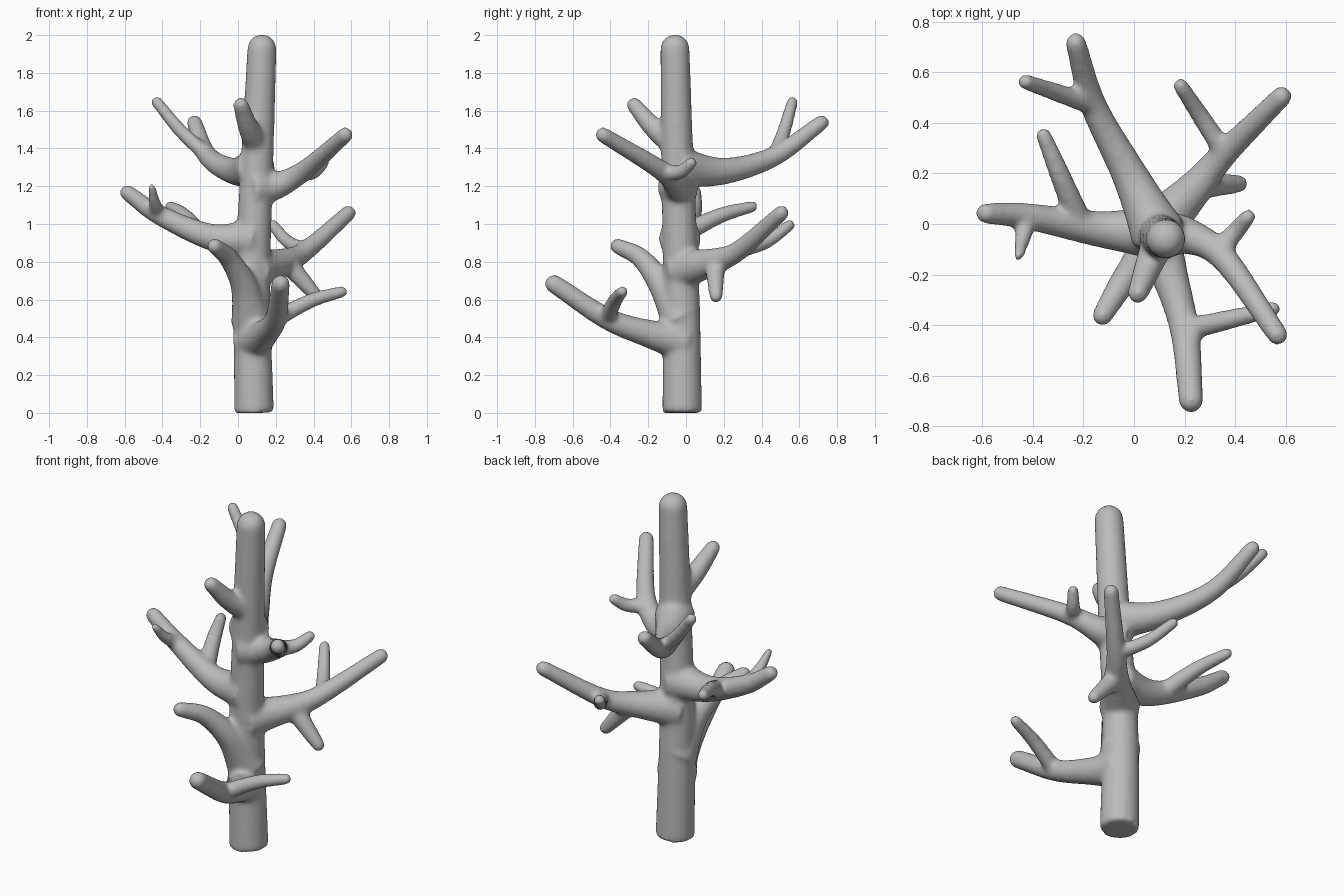
import bpy, bmesh, math
from mathutils import Vector

cube = bpy.data.objects.get("Cube")
if cube:
    bpy.data.objects.remove(cube, do_unlink=True)

SIDES = 20
STEPS = 12

bark = bpy.data.materials.new("plain_grey")
bark.use_nodes = True
grey = (0.5, 0.5, 0.5, 1)
bark.diffuse_color = grey
bark.node_tree.nodes["Principled BSDF"].inputs["Base Color"].default_value = grey

bm = bmesh.new()


def smooth_path(points):
    """Rounded path through every point."""
    pts = [2 * points[0] - points[1]] + points + [2 * points[-1] - points[-2]]
    path = []
    for a, b, c, d in zip(pts, pts[1:], pts[2:], pts[3:]):
        for i in range(STEPS):
            t = i / STEPS
            bend = 2 * a - 5 * b + 4 * c - d
            path.append(b + ((c - a) * t + bend * t ** 2 + (3 * (b - c) + d - a) * t ** 3) / 2)
    return path + [points[-1]]


def limb(points, start_radius, end_radius, flare=0):
    """Tapered tube with a domed tip; gives back its (centre, radius) samples."""
    points = [Vector(p) for p in points]
    tip_dir = (points[-1] - points[-2]).normalized()
    points[-1] -= tip_dir * end_radius
    path = smooth_path(points)
    samples = []
    for i, p in enumerate(path):
        s = i / (len(path) - 1)
        samples.append((p, start_radius + (end_radius - start_radius) * s + flare * (1 - s) ** 4))

    angles = [math.radians(a) for a in range(15, 90, 15)]
    dome = [(points[-1] + tip_dir * end_radius * math.sin(a), end_radius * math.cos(a))
            for a in angles]
    tube = samples + dome
    side = (path[1] - path[0]).orthogonal()
    rings = []
    for i, (p, r) in enumerate(tube):
        along = (tube[min(i + 1, len(tube) - 1)][0] - tube[max(i - 1, 0)][0]).normalized()
        side = (side - along * side.dot(along)).normalized()
        up = along.cross(side)
        turns = [k * math.tau / SIDES for k in range(SIDES)]
        rings.append([bm.verts.new(p + r * (side * math.cos(a) + up * math.sin(a)))
                      for a in turns])
    for low, high in zip(rings, rings[1:]):
        for k in range(SIDES):
            bm.faces.new((low[k - 1], low[k], high[k], high[k - 1]))
    bm.faces.new(rings[0][::-1])
    bm.faces.new(rings[-1])
    return samples


def sample_at(parent, fraction):
    return parent[round(fraction * (len(parent) - 1))]


def branch(fraction, *points, radius=0.042):
    """Main branch growing out of the trunk's core."""
    return limb([sample_at(trunk, fraction)[0], *points], 0.075, radius, flare=0.04)


def twig(parent, fraction, tip, sag, radius=0.032):
    """Short offshoot, sagging in the middle, whose root follows its parent's girth."""
    root, girth = sample_at(parent, fraction)
    middle = root.lerp(Vector(tip), 0.5) - Vector((0, 0, sag))
    limb([root, middle, tip], girth * 0.8, radius)


# Trunk
trunk = limb([(.085, -.02, 0), (.075, -.025, .65), (.1, -.045, 1.3), (.13, -.06, 2.005)],
             0.106, 0.078)

# Upper rear branch
upper_rear = branch(.67, (-.02, .2, 1.28), (-.16, .47, 1.36), (-.24, .75, 1.56))
twig(upper_rear, .68, (-.45, .57, 1.67), .02)

# Middle rear branch
middle_rear = branch(.4, (.24, .14, .8), (.36, .28, .86), (.61, .53, 1.08))
twig(middle_rear, .66, (.17, .57, 1.01), .03)
twig(middle_rear, .35, (.44, .16, .59), 0, radius=.036)

# Side branch
side_branch = branch(.48, (-.14, -.02, .93), (-.42, .03, 1.05), (-.62, .045, 1.19))
twig(side_branch, .42, (-.37, .38, 1.1), -.02)
twig(side_branch, .68, (-.46, -.14, 1.21), .02, radius=.023)

# Short front branch and the stub above it
branch(.26, (.03, -.13, .68), (-.05, -.24, .82), (-.145, -.395, .9))
twig(trunk, .73, (.005, -.3, 1.66), .02, radius=.042)

# Upper front branch
upper_front = branch(.61, (.22, -.05, 1.21), (.36, -.14, 1.29), (.59, -.47, 1.49))
twig(upper_front, .6, (.47, .05, 1.34), .03)

# Low front branch
low_front = branch(.2, (.14, -.2, .42), (.2, -.42, .5), (.23, -.74, .71), radius=.05)
twig(low_front, .66, (.58, -.33, .65), -.02)

bmesh.ops.recalc_face_normals(bm, faces=bm.faces)
mesh = bpy.data.meshes.new("trunk_and_branches")
bm.to_mesh(mesh)
bm.free()
mesh.materials.append(bark)
tree = bpy.data.objects.new("trunk_and_branches", mesh)
bpy.context.collection.objects.link(tree)

# Fuse the limbs into one skin and soften the joints
fuse = tree.modifiers.new("fuse", 'REMESH')
fuse.mode = 'VOXEL'
fuse.voxel_size = 0.012
fuse.use_smooth_shade = True
soften = tree.modifiers.new("soften", 'SMOOTH')
soften.factor = 0.5
soften.iterations = 14
